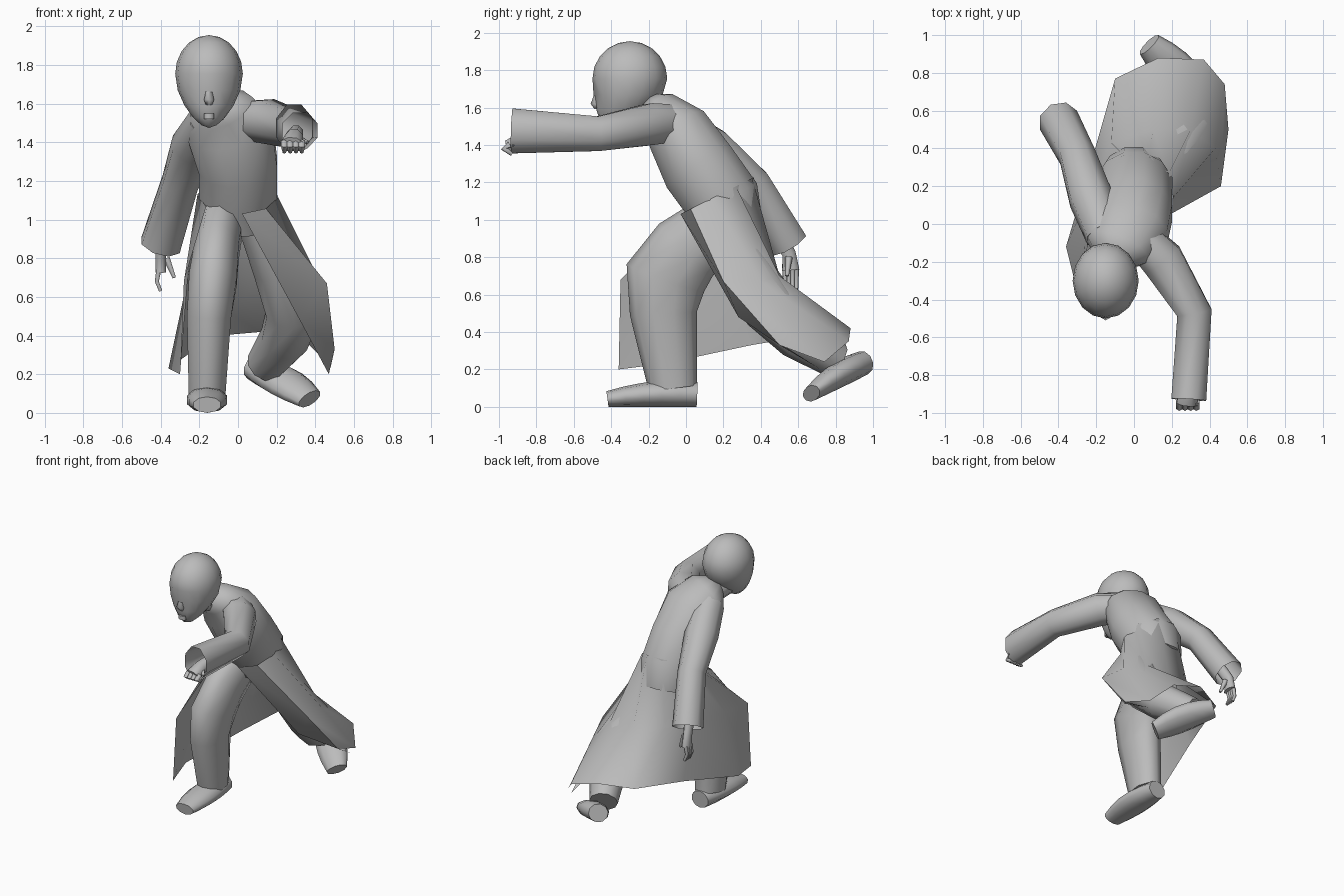
import bpy, bmesh, math
from mathutils import Vector

cube = bpy.data.objects.get("Cube")
if cube:
    bpy.data.objects.remove(cube, do_unlink=True)

grey = bpy.data.materials.new("plain_grey")
grey.use_nodes = True
colour = (.5, .5, .5, 1)
grey.diffuse_color = colour
grey.node_tree.nodes["Principled BSDF"].inputs["Base Color"].default_value = colour


def finish(name, bm):
    """Turn a bmesh into a smooth-shaded object."""
    bmesh.ops.recalc_face_normals(bm, faces=bm.faces[:])
    mesh = bpy.data.meshes.new(name)
    bm.to_mesh(mesh)
    bm.free()
    mesh.materials.append(grey)
    figure_part = bpy.data.objects.new(name, mesh)
    bpy.context.collection.objects.link(figure_part)
    bpy.ops.object.select_all(action='DESELECT')
    figure_part.select_set(True)
    bpy.context.view_layer.objects.active = figure_part
    bpy.ops.object.shade_smooth_by_angle(angle=math.radians(70))


def bridge(bm, rows, closed):
    """Join neighbouring rows of vertices with quads."""
    for upper, lower in zip(rows, rows[1:]):
        count = len(upper)
        for k in range(count if closed else count - 1):
            following = (k + 1) % count
            bm.faces.new((upper[k], upper[following], lower[following], lower[k]))


def tube(name, stations, sides=10, open_end=False):
    """Loft ellipses (x, y, z, half width, half depth) along a path."""
    bm = bmesh.new()
    points = [Vector(station[:3]) for station in stations]
    last = len(points) - 1
    rings = []
    for i, (point, station) in enumerate(zip(points, stations)):
        tangent = (points[min(i + 1, last)] - points[max(i - 1, 0)]).normalized()
        across = Vector((1, 0, 0))
        across = (across - tangent * across.dot(tangent)).normalized()
        depth = tangent.cross(across) * station[-1]
        across *= station[3]
        angles = [math.tau * (k + .5) / sides for k in range(sides)]
        rings.append([bm.verts.new(point + across * math.cos(angle) + depth * math.sin(angle))
                      for angle in angles])
    bridge(bm, rings, True)
    bm.faces.new(rings[0])
    if not open_end:
        bm.faces.new(rings[-1])
    finish(name, bm)


def shoe(name, heel, toe):
    """Rounded shoe whose sole runs from heel to toe."""
    heel, toe = Vector(heel), Vector(toe)
    stations = []
    for step in range(6):
        t = step / 5
        width = .11 * math.sin(.7 + 1.7 * t)
        height = .07 * math.sin(1.2 + 1.3 * t)
        centre = heel.lerp(toe, t)
        stations.append((centre.x, centre.y, centre.z + height, width, height))
    tube(name, stations)


def skull(name, centre):
    """Sphere narrowed and pushed forward towards the chin."""
    bm = bmesh.new()
    bmesh.ops.create_uvsphere(bm, u_segments=16, v_segments=10, radius=1)
    for vert in bm.verts:
        x, y, z = vert.co
        chin = min(z, 0) ** 2
        taper = 1 - .3 * chin
        height = .2 if z > 0 else .28
        vert.co = centre + Vector((.175 * x * taper, .2 * y * taper - .1 * chin, height * z))
    # Eye sockets pressed into the face
    for vert in bm.verts:
        offset = vert.co - centre
        if offset.y < -.15 and -.1 < offset.z < -.04 and .02 < abs(offset.x) < .1:
            vert.co.y += .02
    finish(name, bm)


# Torso and neck, leaning forward
tube("torso", [(-.13, -.2, 1.6, .08), (-.09, -.13, 1.57, .18, .12),
               (-.04, -.04, 1.47, .23, .18), (0, .07, 1.28, .21),
               (0, .2, 1.1, .21), (0, .24, .96, .18)], 12)
tube("neck", [(-.1, -.1, 1.56, .09), (-.15, -.3, 1.6, .08)])

# Head and face
skull("head", Vector((-.15, -.3, 1.755)))
tube("nose", [(-.15, -.47, 1.7, .01), (-.15, -.48, 1.62, .03), (-.15, -.47, 1.6, .02)], 6)
tube("mouth", [(-.15, -.46, 1.55, .03, .02), (-.15, -.46, 1.52, .03, .02)], 6)

# Open-ended sleeves
tube("left_sleeve", [(0, -.04, 1.52, .1), (.15, -.19, 1.51, .12), (.32, -.47, 1.46, .1),
                     (.29, -.93, 1.475, .1, .13)], 8, True)
tube("right_sleeve", [(-.15, -.06, 1.51, .11), (-.23, .14, 1.38, .12),
                      (-.3, .36, 1.19, .1), (-.4, .55, .87, .11)], 8, True)

# Hands with fingers
tube("left_hand", [(.3, -.6, 1.45, .04), (.29, -.88, 1.42, .05),
                   (.28, -.95, 1.39, .06, .04)], 8)
tube("right_hand", [(-.36, .45, 1, .04), (-.4, .55, .82, .03, .04), (-.4, .56, .73, .03, .05)], 8)
for finger in range(4):
    x = .24 + .03 * finger
    y = .53 + .02 * finger
    tube(f"left_finger_{finger}", [(x, -.94, 1.4, .02), (x, -.97, 1.38, .02),
                                   (x, -.93, 1.35, .01)], 6)
    tube(f"right_finger_{finger}", [(-.41, y, .74, .015), (-.42, y, .68, .012),
                                    (-.4, y, .63, .01)], 6)
tube("left_thumb", [(.31, -.88, 1.42, .02), (.36, -.93, 1.4, .01)], 6)
tube("right_thumb", [(-.37, .55, .8, .02), (-.33, .54, .7, .01)], 6)

# Trouser legs
tube("right_leg", [(-.09, .16, .97, .12, .17), (-.11, 0, .84, .12, .2),
                   (-.13, -.11, .69, .13, .22), (-.15, -.12, .5, .12, .18),
                   (-.16, -.07, .1, .1, .13)])
tube("left_leg", [(.1, .2, .97, .1), (.2, .31, .76, .13),
                  (.29, .45, .53, .15), (.24, .6, .38, .13), (.14, .8, .25, .1)])

# Shoes
shoe("right_shoe", (-.16, .06, 0), (-.16, -.42, 0))
shoe("left_shoe", (.08, .95, .17), (.37, .67, .03))

# Coat skirt, open at the front and swept back over the trailing leg
waist = []
for column in range(9):
    angle = .1 + .66 * column
    front = math.cos(angle)
    waist.append((.21 * math.sin(angle), .17 - .2 * front, 1.13 - .1 * front))
thigh = [(.32, .28, .48), (.46, .2, .67), (.43, .4, .67), (.3, .5, .7), (.1, .5, .7),
         (-.12, .43, .75), (-.22, .2, .72), (-.26, -.1, .7), (-.28, -.35, .68)]
hem = [(.47, .72, .2), (.5, .5, .33), (.48, .74, .24), (.37, .87, .35), (.13, .88, .42),
       (-.1, .77, .4), (-.22, .35, .33), (-.36, -.12, .23), (-.3, -.36, .2)]
skirt = bmesh.new()
bridge(skirt, [[skirt.verts.new(point) for point in row] for row in (waist, thigh, hem)], False)
finish("coat_skirt", skirt)
